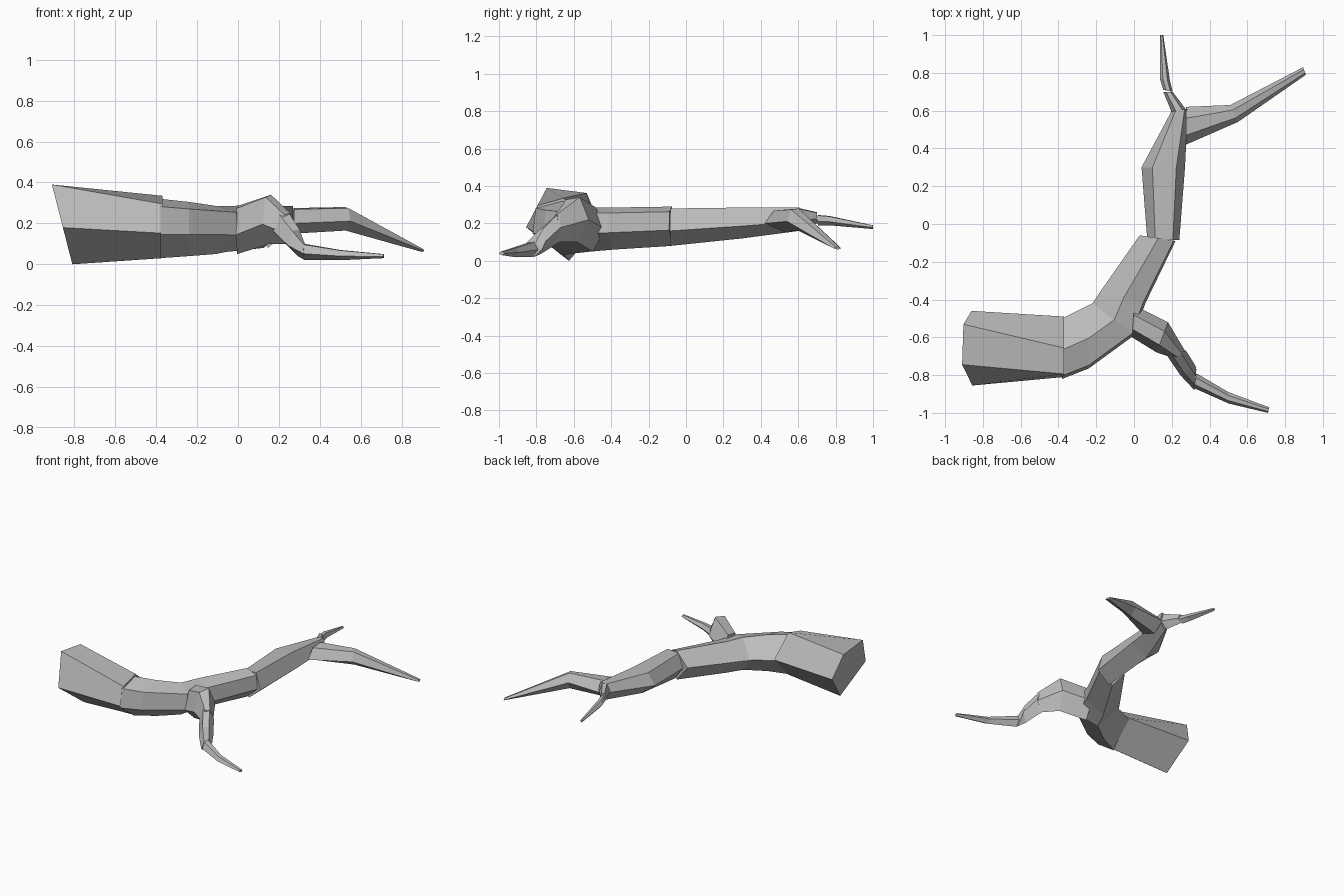
import bpy
import bmesh
from mathutils import Vector

cube = bpy.data.objects.get("Cube")
if cube:
    bpy.data.objects.remove(cube, do_unlink=True)

# Single grey material
grey = bpy.data.materials.new("weathered_grey")
grey.use_nodes = True
colour = (0.5, 0.5, 0.5, 1)
grey.diffuse_color = colour
bsdf = next(n for n in grey.node_tree.nodes if n.type == 'BSDF_PRINCIPLED')
bsdf.inputs["Base Color"].default_value = colour
bsdf.inputs["Roughness"].default_value = 0.8

# Five-sided cross-sections: (across from outer to inner side, height), both 0 to 1
SAWN = [(.28, 1), (.82, .93), (1, .5), (.58, 0), (0, .46)]
TRUNK = [(.05, .87), (.48, 1), (1, .55), (.5, 0), (0, .4)]
LIMB = [(.2, 1), (.75, .97), (1, .5), (.55, 0), (0, .4)]
TWIG = [(.25, .95), (.7, 1), (1, .5), (.6, 0), (0, .4)]


def branch(name, rings, profile, lean=0.0, first_profile=None):
    """Loft rings of (outer xy, inner xy, low z, high z); lean tilts the first ring."""
    bm = bmesh.new()
    loops = []
    for i, (outer, inner, low, high) in enumerate(rings):
        section = first_profile if i == 0 and first_profile else profile
        loop = []
        for s, t in section:
            p = Vector(outer).lerp(Vector(inner), s)
            shift = lean * (1 - t) if i == 0 else 0
            loop.append(bm.verts.new((p.x + shift, p.y, low + (high - low) * t)))
        loops.append(loop)
    n = len(profile)
    for a, b in zip(loops, loops[1:]):
        for k in range(n):
            m = (k + 1) % n
            bm.faces.new((a[k], a[m], b[m], b[k]))
    bm.faces.new(loops[0])
    bm.faces.new(loops[-1])
    bmesh.ops.recalc_face_normals(bm, faces=bm.faces)
    mesh = bpy.data.meshes.new(name)
    bm.to_mesh(mesh)
    bm.free()
    mesh.materials.append(grey)
    obj = bpy.data.objects.new(name, mesh)
    bpy.context.collection.objects.link(obj)
    return obj


# Thick sawn base of the trunk
branch("trunk_base", [
    ((-.91, -.855), (-.91, -.46), 0, .39),
    ((-.37, -.81), (-.37, -.49), .03, .335),
], TRUNK, lean=.1, first_profile=SAWN)

# Trunk section that turns toward the back
branch("trunk_bend", [
    ((-.38, -.82), (-.38, -.5), .03, .32),
    ((-.24, -.765), (-.24, -.43), .04, .305),
    ((0, -.59), (-.22, -.42), .05, .285),
    ((.06, -.42), (-.18, -.36), .06, .285),
    ((.22, -.09), (.03, -.06), .08, .29),
], TRUNK)

# Upper trunk
branch("trunk_upper", [
    ((.24, -.085), (.07, -.08), .08, .28),
    ((.27, .3), (.04, .3), .12, .285),
    ((.285, .61), (.2, .6), .16, .285),
], LIMB)

# Long side branch that droops at its tip
branch("side_branch", [
    ((.275, .42), (.275, .62), .15, .275),
    ((.55, .54), (.51, .63), .165, .28),
    ((.91, .79), (.895, .83), .06, .075),
], TWIG)

# Small twig at the end of the trunk
branch("end_twig_base", [
    ((.28, .6), (.2, .59), .17, .285),
    ((.205, .7), (.155, .7), .2, .26),
], TWIG)
branch("end_twig_tip", [
    ((.205, .7), (.155, .71), .19, .245),
    ((.19, .76), (.137, .77), .19, .24),
    ((.155, 1), (.138, 1), .17, .19),
], TWIG)

# Front branch that arches over and down
branch("front_branch_base", [
    ((-.01, -.6), (0, -.43), .05, .285),
    ((.12, -.68), (.18, -.52), .1, .34),
    ((.21, -.71), (.275, -.68), .1, .25),
], TWIG)
branch("front_branch_middle", [
    ((.17, -.69), (.275, -.67), .1, .26),
    ((.245, -.8), (.325, -.75), .04, .17),
    ((.32, -.88), (.33, -.77), .02, .1),
], TWIG)
branch("front_branch_tip", [
    ((.32, -.87), (.33, -.79), .02, .1),
    ((.5, -.95), (.5, -.89), .02, .07),
    ((.71, -1), (.715, -.97), .03, .05),
], TWIG)
